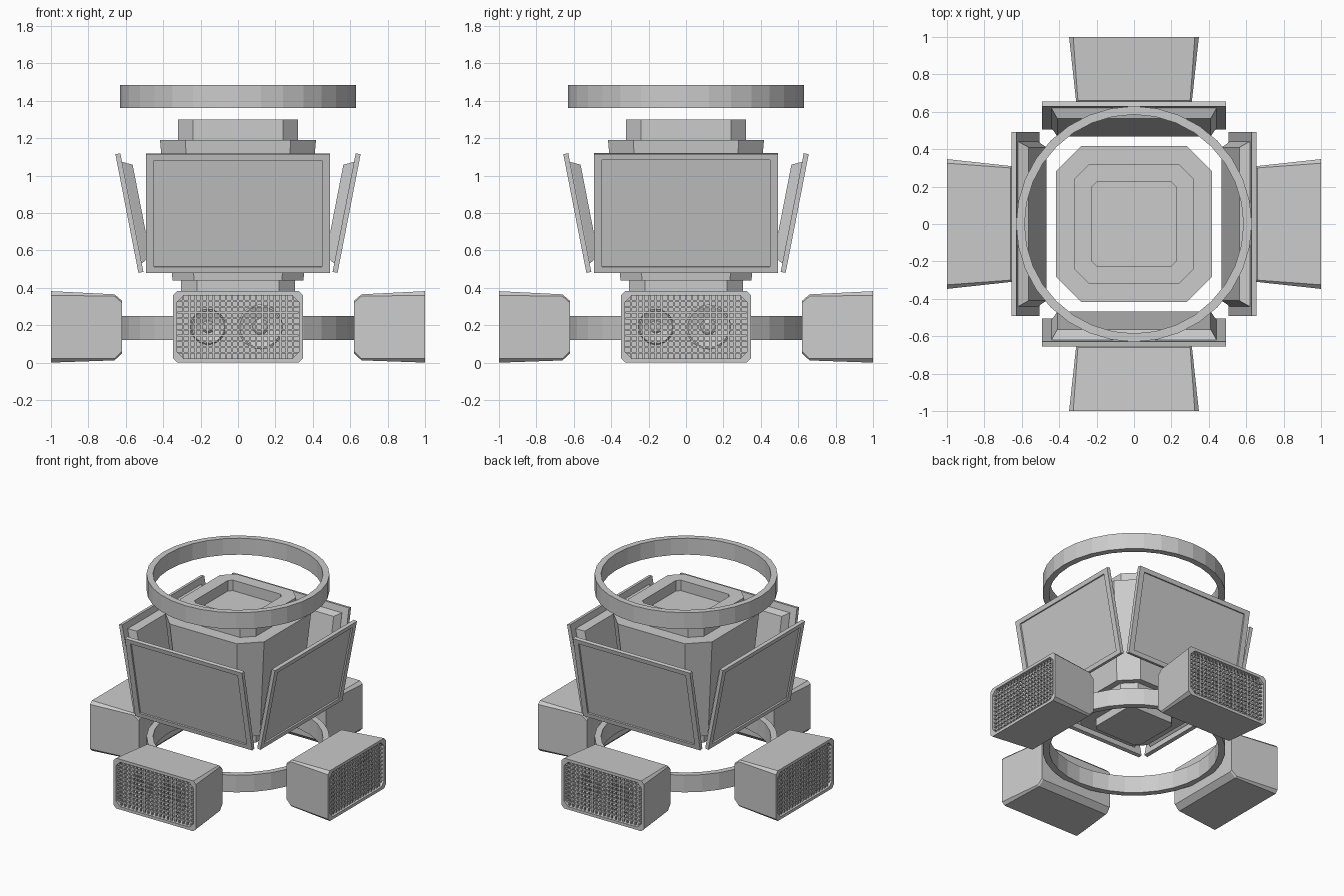
import bpy, bmesh
from math import sin, cos, pi, radians
from mathutils import Matrix, Vector

if "Cube" in bpy.data.objects:
    bpy.data.objects.remove(bpy.data.objects["Cube"])


def finish(name, bm, matrix=Matrix()):
    bmesh.ops.recalc_face_normals(bm, faces=bm.faces)
    me = bpy.data.meshes.new(name)
    bm.to_mesh(me)
    bm.free()
    ob = bpy.data.objects.new(name, me)
    ob.matrix_world = matrix
    bpy.context.collection.objects.link(ob)
    return ob


def rect(w, h, c=0):
    """Rectangle outline with half sizes w, h and corner cut c."""
    if c == 0:
        return [(w, -h), (w, h), (-w, h), (-w, -h)]
    return [(w - c, -h), (w, -h + c), (w, h - c), (w - c, h),
            (-w + c, h), (-w, h - c), (-w, -h + c), (-w + c, -h)]


def circle(r, n):
    return [(r * cos(2 * pi * i / n), r * sin(2 * pi * i / n)) for i in range(n)]


def loft(bm, loops, closed=False):
    """Skin equal-length loops; cap the ends or join them up."""
    rings = [[bm.verts.new(p) for p in lp] for lp in loops]
    n = len(rings[0])
    pairs = list(zip(rings, rings[1:]))
    if closed:
        pairs.append((rings[-1], rings[0]))
    else:
        bm.faces.new(rings[0])
        bm.faces.new(rings[-1])
    for a, b in pairs:
        for i in range(n):
            j = (i + 1) % n
            bm.faces.new((a[i], a[j], b[j], b[i]))


def box(bm, centre, size):
    bmesh.ops.create_cube(bm, size=1, matrix=Matrix.Translation(centre)
                          @ Matrix.Diagonal((*size, 1)))


# Stepped central core with a recess in the top
bm = bmesh.new()
tiers = [(.20, .03, .31), (.20, .03, .37), (.305, .085, .37), (.305, .085, .44),
         (.35, .115, .44), (.417, .135, 1.19), (.32, .08, 1.19), (.32, .08, 1.30),
         (.225, .025, 1.30), (.225, .025, 1.22)]
loft(bm, [[(x, y, z) for x, y in rect(s, s, c)] for s, c, z in tiers])
finish("central_core", bm)

# Upper and lower rings
for name, z0, z1 in (("upper_ring", 1.36, 1.485), ("lower_ring", .12, .25)):
    bm = bmesh.new()
    prof = [(.63, z0), (.63, z1), (.585, z1), (.585, z0)]
    loft(bm, [[(x, y, z) for x, y in circle(r, 32)] for r, z in prof], closed=True)
    finish(name, bm)


# Tilted display panel: backing box, frame and recessed screen
def display_panel(turn):
    bm = bmesh.new()
    steps = [(.41, .25, -.08), (.44, .275, -.03), (.44, .275, -.027), (.492, .323, -.027),
             (.492, .323, 0), (.45, .29, 0), (.45, .29, -.012)]
    loft(bm, [[(x, -n, v) for x, v in rect(w, h)] for w, h, n in steps])
    m = turn @ Matrix.Translation((0, -.594, .797)) @ Matrix.Rotation(radians(11), 4, 'X')
    finish("display_panel", bm, m)


# Loudspeaker: tapered cabinet, grille bars and two drivers
def speaker(turn):
    bm = bmesh.new()
    # half width, bottom, top, corner cut, y
    steps = [(.305, .05, .33, .01, -.62), (.31, .012, .365, .01, -.66),
             (.347, 0, .382, .022, -1), (.325, .022, .36, .035, -1),
             (.325, .022, .36, .035, -.94)]
    loft(bm, [[(x, y, z + (a + b) / 2) for x, z in rect(w, (b - a) / 2, c)]
              for w, a, b, c, y in steps])
    finish("speaker_cabinet", bm, turn)

    bm = bmesh.new()
    for i in range(1, 20):
        box(bm, (-.325 + i * .0325, -.98, .191), (.010, .012, .336))
    for i in range(1, 11):
        box(bm, (0, -.98, .022 + i * .0307), (.648, .012, .010))
    finish("speaker_grille", bm, turn)

    for x0, s in ((-.16, .095), (.12, .12)):
        bm = bmesh.new()
        prof = [(1, -.938), (1, -.962), (.92, -.968), (.8, -.962),
                (.35, -.945), (.25, -.955), (.1, -.96)]
        loft(bm, [[(x0 + x, y, .191 + z) for x, z in circle(r * s, 24)]
                  for r, y in prof])
        finish("speaker_driver", bm, turn)


for k in range(4):
    turn = Matrix.Rotation(k * pi / 2, 4, 'Z')
    display_panel(turn)
    speaker(turn)
